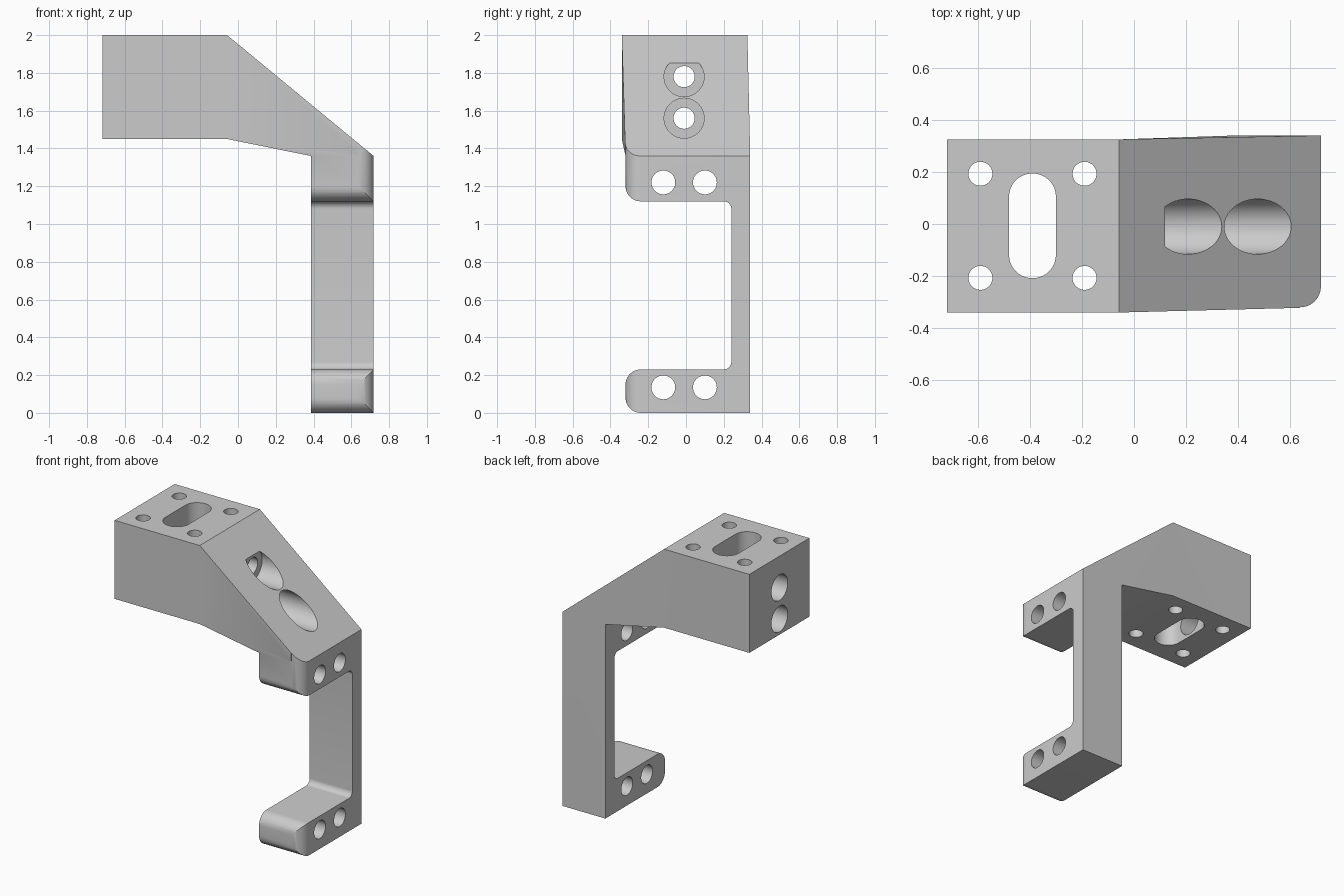
import bpy, bmesh, math
from mathutils import Vector

default = bpy.data.objects.get("Cube")
if default:
    bpy.data.objects.remove(default, do_unlink=True)

grey = bpy.data.materials.new("plain grey")
grey.use_nodes = True
colour = (0.6, 0.6, 0.6, 1)
grey.diffuse_color = colour
grey.node_tree.nodes["Principled BSDF"].inputs["Base Color"].default_value = colour


def to_object(name, bm):
    bmesh.ops.recalc_face_normals(bm, faces=bm.faces)
    mesh = bpy.data.meshes.new(name)
    bm.to_mesh(mesh)
    bm.free()
    mesh.materials.append(grey)
    obj = bpy.data.objects.new(name, mesh)
    bpy.context.collection.objects.link(obj)
    return obj


def rounded(corners, steps=10):
    """Outline from (u, v, radius) corners, with each radius turned into an arc."""
    out = []
    for i, (u, v, r) in enumerate(corners):
        p = Vector((u, v))
        if not r:
            out.append(p)
            continue
        a = (Vector(corners[i - 1][:2]) - p).normalized()
        b = (Vector(corners[(i + 1) % len(corners)][:2]) - p).normalized()
        for k in range(steps + 1):
            t = math.pi / 2 * k / steps
            out.append(p + a * r * (1 - math.sin(t)) + b * r * (1 - math.cos(t)))
    return out


def prism(name, outline, low, high, axis):
    """Extrude an outline along x (outline is y, z) or z (outline is x, y)."""
    bm = bmesh.new()
    place = (lambda p, d: (d, p[0], p[1])) if axis == "x" else (lambda p, d: (p[0], p[1], d))
    start, end = [[bm.verts.new(place(p, d)) for p in outline] for d in (low, high)]
    bm.faces.new(start)
    bm.faces.new(end)
    for i in range(len(outline)):
        bm.faces.new((start[i - 1], start[i], end[i], end[i - 1]))
    return to_object(name, bm)


def circle(u, v, r, n=48):
    return [(u + r * math.cos(math.tau * k / n), v + r * math.sin(math.tau * k / n)) for k in range(n)]


def combine(target, tool, operation):
    mod = target.modifiers.new("combine", "BOOLEAN")
    mod.operation, mod.solver, mod.object = operation, "EXACT", tool
    bpy.context.view_layer.objects.active = target
    bpy.ops.object.modifier_apply(modifier=mod.name)
    bpy.data.objects.remove(tool, do_unlink=True)


def cut(outline, low, high, axis):
    combine(bracket, prism("cutter", outline, low, high, axis), "DIFFERENCE")


END, BEND, POST, SIDE = -0.718, -0.058, 0.387, 0.718
FRONT, BACK, LEDGE = -0.32, 0.34, 1.36

# C-shaped post with two prongs
bracket = prism("mounting_bracket", rounded([
    (BACK, 0, 0), (BACK, LEDGE, 0), (FRONT, LEDGE, 0), (FRONT, 1.12, 0.08),
    (0.24, 1.12, 0.04), (0.24, 0.23, 0.04), (FRONT, 0.23, 0.08), (FRONT, 0, 0.08),
]), POST, SIDE, "x")

# Arm: sloped wedge above the post, with its tall end drawn out into the end block
bm = bmesh.new()
for x, ys, zs in ((BEND, (-0.34, 0.325), (1.45, 2)), (POST, (FRONT, BACK), (LEDGE,)),
                  (SIDE, (FRONT, BACK), (LEDGE,))):
    for y in ys:
        for z in zs:
            bm.verts.new((x, y, z))
bmesh.ops.convex_hull(bm, input=bm.verts)
tall_end = [f for f in bm.faces if all(abs(v.co.x - BEND) < 0.001 for v in f.verts)]
drawn = bmesh.ops.extrude_face_region(bm, geom=tall_end)["geom"]
bmesh.ops.delete(bm, geom=[f for f in tall_end if f.is_valid], context="FACES_ONLY")
for v in drawn:
    if isinstance(v, bmesh.types.BMVert):
        v.co.x = END
inner = [e for e in bm.edges if not e.link_faces]
bmesh.ops.delete(bm, geom=inner, context="EDGES")
combine(bracket, to_object("arm", bm), "UNION")

# Rounded upright edge at the outer front corner
arc = rounded([(SIDE - 0.08, FRONT, 0), (SIDE, FRONT, 0.08), (SIDE, FRONT + 0.08, 0)])[1:-1]
cut(arc + [(0.8, FRONT + 0.08), (0.8, -0.4), (SIDE - 0.08, -0.4)], -0.1, 2.1, "z")

# Upright screw holes and slot in the end block
for x in (-0.59, -0.19):
    for y in (-0.207, 0.193):
        cut(circle(x, y, 0.046), 1.3, 2.1, "z")
cut(rounded([(-0.48, -0.208, 0.089), (-0.3, -0.208, 0.089), (-0.3, 0.194, 0.089), (-0.48, 0.194, 0.089)]),
    1.3, 2.1, "z")

# Long stepped bores through the arm
for z in (1.56, 1.78):
    cut(circle(-0.01, z, 0.056), -0.8, 0.8, "x")
    cut(circle(-0.01, z, 0.106), 0.12, 0.8, "x")
    cut(circle(-0.01, z, 0.09), -0.8, 0, "x")

# Cross holes in the prongs
for y in (-0.12, 0.1):
    for z in (0.135, 1.22):
        cut(circle(y, z, 0.063), 0.3, 0.8, "x")

bpy.ops.object.select_all(action="DESELECT")
bracket.select_set(True)
bpy.context.view_layer.objects.active = bracket
bpy.ops.object.shade_smooth_by_angle(angle=math.radians(25))
